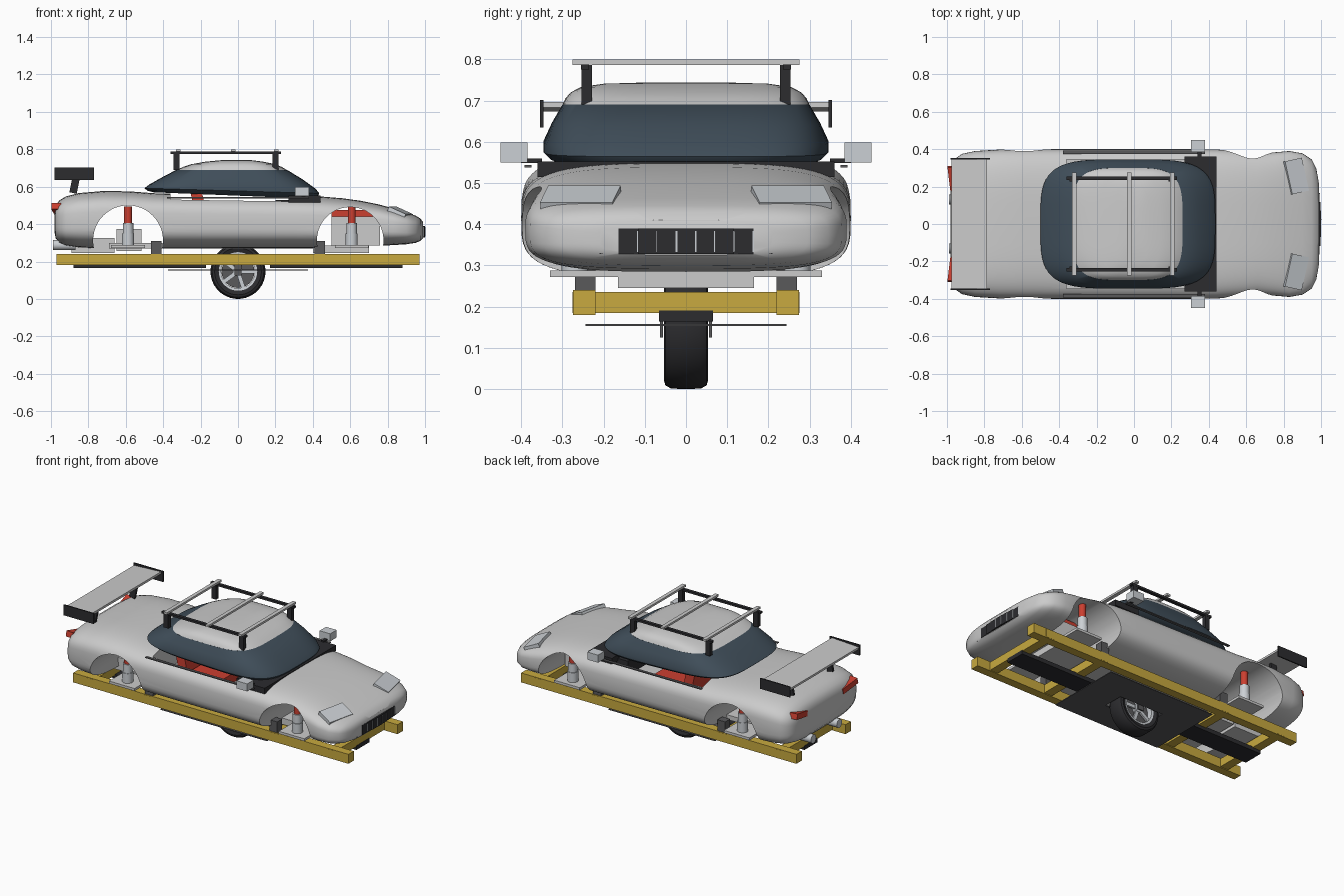
import bpy, bmesh, math
from mathutils import Vector

if "Cube" in bpy.data.objects:
    bpy.data.objects.remove(bpy.data.objects["Cube"])

def mat(name, c):
    m = bpy.data.materials.new(name)
    m.diffuse_color = (*c, 1)
    m.use_nodes = True
    m.node_tree.nodes["Principled BSDF"].inputs["Base Color"].default_value = m.diffuse_color
    return m

GLASS = mat("tinted_glass", (.05, .075, .1))
DARK = mat("dark_trim", (.025, .025, .028))
STEEL = mat("dark_steel", (.1, .1, .105))
YELLOW = mat("yellow_paint", (.58, .4, .05))
RED = mat("red_paint", (.6, .05, .03))
LIGHT = mat("lamp_cover", (.6, .63, .66))

def finish(name, bm, m=None):
    bmesh.ops.recalc_face_normals(bm, faces=bm.faces)
    me = bpy.data.meshes.new(name)
    bm.to_mesh(me)
    bm.free()
    o = bpy.data.objects.new(name, me)
    bpy.context.collection.objects.link(o)
    if m:
        me.materials.append(m)
    return o

def smooth(o, deg=35):
    bpy.ops.object.select_all(action='DESELECT')
    o.select_set(True)
    bpy.context.view_layer.objects.active = o
    bpy.ops.object.shade_smooth_by_angle(angle=math.radians(deg))
    return o

def box(name, xs, ys, zs, m=None, rot=(0, 0, 0)):
    lo, hi = Vector((xs[0], ys[0], zs[0])), Vector((xs[1], ys[1], zs[1]))
    bm = bmesh.new()
    bmesh.ops.create_cube(bm, size=1)
    d = hi - lo
    bmesh.ops.scale(bm, vec=[abs(v) for v in d], verts=bm.verts)
    o = finish(name, bm, m)
    o.location = (lo + hi) / 2
    o.rotation_euler = rot
    return o

def cyl(name, c, r, h, m=None, rot=(0, 0, 0), seg=32):
    bm = bmesh.new()
    bmesh.ops.create_cone(bm, cap_ends=True, segments=seg, radius1=r, radius2=r, depth=h)
    o = finish(name, bm, m)
    o.location, o.rotation_euler = c, rot
    return smooth(o)

def loft(name, rings, m=None, closed=False, caps=True):
    bm = bmesh.new()
    vr = [[bm.verts.new(p) for p in r] for r in rings]
    n = len(vr[0])
    pairs = list(zip(vr, vr[1:])) + ([(vr[-1], vr[0])] if closed else [])
    for a, b in pairs:
        for i in range(n):
            bm.faces.new((a[i], a[(i + 1) % n], b[(i + 1) % n], b[i]))
    if caps and not closed:
        bm.faces.new(vr[0])
        bm.faces.new(vr[-1])
    return finish(name, bm, m)

def superellipse(n, e):
    for i in range(n):
        t = 2 * math.pi * i / n
        c, s = math.cos(t), math.sin(t)
        yield math.copysign(abs(c) ** (2 / e), c), math.copysign(abs(s) ** (2 / e), s)

def cut(o, cutters):
    bpy.context.view_layer.objects.active = o
    for c in cutters:
        c.hide_render = True
        md = o.modifiers.new("cut", 'BOOLEAN')
        md.operation, md.solver, md.object = 'DIFFERENCE', 'EXACT', c
        bpy.ops.object.modifier_apply(modifier=md.name)
        bpy.data.objects.remove(c)

def both(f):
    for s in (-1, 1):
        f(s, "right" if s < 0 else "left")

# body shell: x, half width, bottom, top
ST = [(-.98, .27, .35, .47), (-.975, .31, .325, .50), (-.955, .35, .30, .527), (-.92, .375, .285, .548),
      (-.85, .39, .275, .566), (-.72, .398, .27, .577), (-.58, .40, .27, .575), (-.45, .40, .27, .565),
      (-.1, .40, .27, .558), (.3, .40, .27, .552), (.45, .398, .27, .547), (.56, .39, .272, .538),
      (.66, .377, .277, .524), (.75, .383, .283, .506), (.83, .39, .288, .484), (.9, .378, .292, .463),
      (.95, .345, .3, .445), (.975, .295, .31, .43), (.99, .21, .325, .41)]
body = loft("body_shell", [[(x, w * u, (a + b) / 2 + (b - a) / 2 * v) for u, v in superellipse(64, 3.6)]
                           for x, w, a, b in ST])
cut(body, [cyl("arch_cutter", (x, 0, .313), r, 1, rot=(math.pi / 2, 0, 0), seg=48)
           for x, r in ((-.588, .187), (.6, .178))]
    + [box("cabin_cutter", (-.36, .36), (-.345, .345), (.4, .7)),
       box("wheel_cutter", (-.16, .16), (-.07, .07), (.2, .31))])
smooth(body)

# cabin: z, rear x, front x, half width
def cabin(name, levels, m=None):
    rings = []
    for z, x0, x1, w in levels:
        k = .025 * max(0, (.69 - z) / .14)
        rings.append([((x0 + x1) / 2 + (x1 - x0) / 2 * u, w * v, z - k * u * .7)
                      for u, v in superellipse(64, 4)])
    return smooth(loft(name, rings, m), 40)

cabin("window_band", [(.553, -.45, .40, .30), (.563, -.485, .425, .33), (.578, -.50, .435, .346),
                      (.60, -.475, .415, .346), (.645, -.405, .345, .326), (.69, -.33, .262, .30)], GLASS)
cabin("roof", [(.689, -.33, .262, .30), (.705, -.295, .235, .293), (.72, -.25, .20, .28),
               (.733, -.18, .14, .255), (.741, -.1, .08, .2), (.744, -.05, .04, .1)])

# cowl, dash and seats
box("cowl_panel", (.27, .44), (-.36, .36), (.515, .552), DARK)
box("dashboard", (.2, .3), (-.3, .3), (.44, .53), DARK)
def seat(s, n):
    box(n + "_seat_cushion", (-.16, .06), (s * .07, s * .27), (.4, .46), RED)
    box(n + "_seat_back", (-.24, -.18), (s * .07, s * .27), (.41, .6), RED, (0, -.2, 0))
both(seat)

# side details, lamps
def side(s, n):
    box(n + "_mirror", (.305, .38), (s * .385, s * .45), (.55, .598), LIGHT)
    box(n + "_mirror_arm", (.34, .36), (s * .35, s * .4), (.548, .56), DARK)
    box(n + "_door_trim", (-.38, .38), (s * .375, s * .392), (.538, .544), STEEL)
    box(n + "_headlight", (.815, .915), (s * .165, s * .345), (.44, .475), LIGHT, (0, .42, s * .22))
    box(n + "_taillight", (-.99, -.94), (s * .18, s * .31), (.465, .5), RED, (s * .22, 0, s * .12))
    cyl(n + "_exhaust", (-.93, s * .13, .288), .027, .12, LIGHT, (0, math.pi / 2, 0))
    # rear wing mounts and end plates
    box(n + "_wing_plate", (-.98, -.77), (s * .346, s * .354), (.635, .702), DARK)
    box(n + "_wing_strut", (-.89, -.85), (s * .19, s * .205), (.565, .685), DARK, (0, .2, 0))
    # roof rack rail
    box(n + "_rack_rail", (-.36, .23), (s * .235, s * .255), (.775, .788), DARK)
    for x in (-.33, .2):
        box(n + "_rack_foot", (x - .016, x + .016), (s * .228, s * .254), (.69, .786), DARK)
both(side)
box("wing_blade", (-.975, -.785), (-.35, .35), (.678, .692), None, (0, -.05, 0))
for x in (-.32, -.025, .205):
    box("rack_crossbar", (x - .012, x + .012), (-.275, .275), (.787, .8))

# grille follows the nose curve
for i in range(9):
    y = (i - 4) * .0467
    x = 1.0 - .45 * y * y
    box("grille_panel", (.955, x), (y - .0235, y + .0235), (.328, .389), DARK)
    if i < 8:
        box("grille_slat", (.96, x + .002), (y + .0215, y + .0255), (.333, .384), LIGHT)

# struts, arms and running gear
for x, end in ((-.588, "rear"), (.608, "front")):
    def strut(s, n):
        y = s * .27
        cyl(f"{end}_{n}_damper", (x, y, .445), .021, .1, RED)
        cyl(f"{end}_{n}_strut_tube", (x, y, .365), .028, .08, LIGHT)
        cyl(f"{end}_{n}_strut_base", (x, y, .315), .032, .07, LIGHT)
        box(f"{end}_{n}_lower_arm", (x - .09, x + .09), (s * .12, s * .33), (.272, .288))
        box(f"{end}_{n}_body_mount", (math.copysign(.41, x), math.copysign(.465, x)),
            (s * .22, s * .27), (.235, .31), STEEL)
    both(strut)
box("engine_block", (.5, .76), (-.13, .13), (.285, .44))
box("engine_cover", (.5, .74), (-.11, .11), (.44, .475), RED)
box("front_subframe", (.4, .7), (-.165, .165), (.245, .285))
box("gearbox", (-.65, -.515), (-.1, .1), (.255, .375))
box("rear_subframe", (-.69, -.4), (-.165, .165), (.27, .3))
box("muffler", (-.89, -.66), (-.1, .1), (.245, .325))

# yellow ladder frame
both(lambda s, n: box(n + "_frame_rail", (-.97, .97), (s * .22, s * .274), (.18, .24), YELLOW))
for x in (-.85, -.45, .45, .85):
    box("frame_crossbeam", (x - .028, x + .028), (-.275, .275), (.184, .236), YELLOW)
both(lambda s, n: box(n + "_spine_beam", (s * .17, s * .88), (-.065, .065), (.164, .19), DARK))
plate = box("skid_plate", (-.375, .375), (-.244, .244), (.153, .158), STEEL)
cut(plate, [box("slot_cutter", (-.155, .155), (-.065, .065), (.1, .2))])

# single centre wheel
def ring_y(name, prof, m, n=48):
    return smooth(loft(name, [[(r * math.cos(t), y, .147 + r * math.sin(t)) for r, y in prof]
                              for t in (2 * math.pi * i / n for i in range(n))], m, closed=True))
ring_y("tyre", [(.1, -.045), (.125, -.054), (.138, -.05), (.146, -.036), (.147, 0), (.146, .036),
                (.138, .05), (.125, .054), (.1, .045)], DARK)
ring_y("rim", [(.09, -.046), (.103, -.048), (.103, .048), (.09, .046)], LIGHT)
cyl("brake_disc", (0, 0, .147), .088, .03, STEEL, (math.pi / 2, 0, 0))
cyl("hub", (0, 0, .147), .026, .084, LIGHT, (math.pi / 2, 0, 0))
for i in range(5):
    a = 2 * math.pi * i / 5
    for s in (-1, 1):
        box("spoke", (-.037, .037), (-.006, .006), (-.011, .011), LIGHT, (0, -a, 0)).location = (
            .057 * math.cos(a), s * .034, .147 + .057 * math.sin(a))
both(lambda s, n: box(n + "_axle_bracket", (-.02, .02), (s * .056, s * .063), (.125, .2), STEEL))
